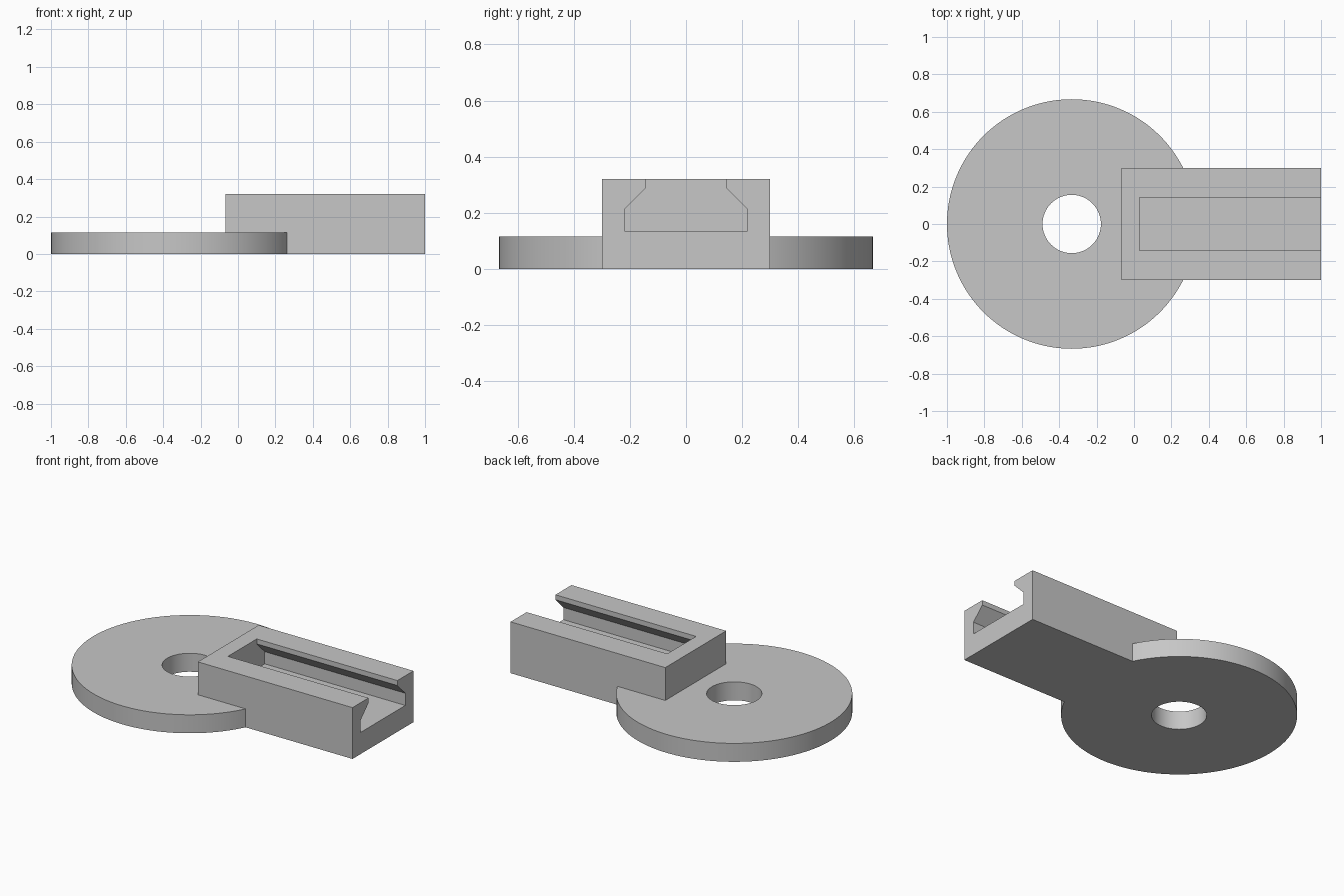
import bpy, bmesh, math
from mathutils import Vector

if "Cube" in bpy.data.objects:
    bpy.data.objects.remove(bpy.data.objects["Cube"], do_unlink=True)

grey = bpy.data.materials.new("plain_grey")
grey.use_nodes = True
colour = (0.57, 0.57, 0.57, 1)
grey.diffuse_color = colour
grey.node_tree.nodes["Principled BSDF"].inputs["Base Color"].default_value = colour


def prism(name, outline, sweep):
    """Extrude a closed outline along the sweep vector."""
    bm = bmesh.new()
    face = bm.faces.new([bm.verts.new(p) for p in outline])
    grown = bmesh.ops.extrude_face_region(bm, geom=[face])["geom"]
    bmesh.ops.translate(bm, vec=Vector(sweep),
                        verts=[v for v in grown if isinstance(v, bmesh.types.BMVert)])
    bmesh.ops.recalc_face_normals(bm, faces=bm.faces)
    mesh = bpy.data.meshes.new(name)
    bm.to_mesh(mesh)
    bm.free()
    mesh.materials.append(grey)
    obj = bpy.data.objects.new(name, mesh)
    bpy.context.collection.objects.link(obj)
    return obj


def circle(radius, z, sides):
    turns = [2 * math.pi * i / sides for i in range(sides)]
    return [(-0.333 + radius * math.cos(a), radius * math.sin(a), z) for a in turns]


def combine(target, tool, operation):
    """Apply a boolean and discard the tool."""
    bpy.context.view_layer.objects.active = target
    mod = target.modifiers.new(operation.lower(), "BOOLEAN")
    mod.operation, mod.object, mod.solver = operation, tool, "EXACT"
    bpy.ops.object.modifier_apply(modifier=mod.name)
    bpy.data.objects.remove(tool, do_unlink=True)


# Round base plate joined to the rail block
body = prism("disc_with_slotted_rail", circle(0.667, 0, 128), (0, 0, 0.115))
block = prism("rail_block", [(-0.067, -0.3, 0), (1, -0.3, 0), (1, 0.3, 0), (-0.067, 0.3, 0)],
              (0, 0, 0.32))
combine(body, block, "UNION")

# Central bore
combine(body, prism("bore_cutter", circle(0.156, -0.1, 64), (0, 0, 0.5)), "DIFFERENCE")

# Undercut slot, open at the top and at the outer end
half = [(0.22, 0.135), (0.22, 0.211), (0.142, 0.289), (0.142, 0.4)]
outline = [(0.03, y, z) for y, z in half] + [(0.03, -y, z) for y, z in reversed(half)]
combine(body, prism("slot_cutter", outline, (1.2, 0, 0)), "DIFFERENCE")

# Smooth round walls, crisp edges
bpy.ops.object.select_all(action="DESELECT")
body.select_set(True)
bpy.context.view_layer.objects.active = body
bpy.ops.object.shade_smooth_by_angle(angle=math.radians(30))
